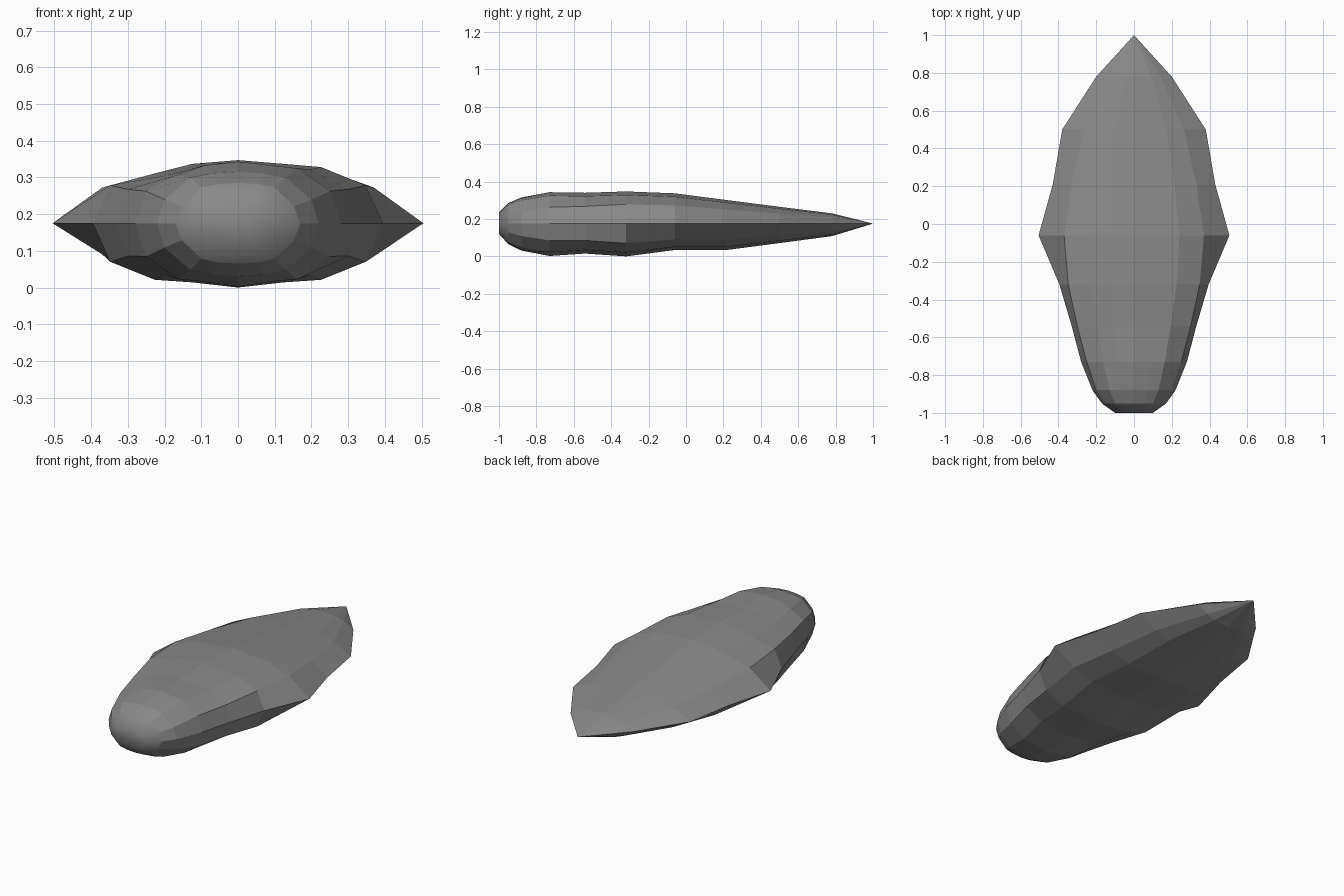
import bpy, bmesh

if "Cube" in bpy.data.objects:
    bpy.data.objects.remove(bpy.data.objects["Cube"])

MID = 0.175
# stations: y, edge half-width, shoulder half-width, top z, bottom z, shoulder height fraction
STATIONS = [
    (-1.00, 0.10, 0.09, 0.235, 0.120, 0.50),
    (-0.95, 0.17, 0.153, 0.285, 0.065, 0.42),
    (-0.88, 0.22, 0.20, 0.315, 0.031, 0.46),
    (-0.73, 0.28, 0.25, 0.343, 0.002, 0.52),
    (-0.54, 0.33, 0.30, 0.340, 0.015, 0.56),
    (-0.32, 0.395, 0.348, 0.347, 0.000, 0.60),
    (-0.06, 0.505, 0.37, 0.337, 0.034, 0.60),
    (0.21, 0.43, 0.33, 0.302, 0.033, 0.60),
    (0.50, 0.38, 0.265, 0.265, 0.071, 0.60),
    (0.78, 0.20, 0.14, 0.230, 0.108, 0.60),
]


def quarter(w, s, height, f, outer, inner):
    """Quarter profile from edge to centre, as (x, z offset)."""
    return [(w, 0), (s, f * height), (0.65 * s, outer * height),
            (0.36 * s, inner * height), (0, height)]


def ring(y, w, s, top, bottom, f):
    mid_body = y > -0.8
    up, low = top - MID, bottom - MID
    inner = 0.94 if mid_body else 0.97
    up_right = quarter(w, s, up, f, 0.89, inner)
    # the upper left side is a little flatter along the body
    up_left = quarter(w, s, up, f, 0.79 if mid_body else 0.89, inner)
    down = quarter(w, s, low, f, 0.88, 0.92 if mid_body else 0.97)
    right = down[::-1] + up_right[1:]        # bottom centre to top centre
    left = (down[::-1] + up_left[1:])[-2:0:-1]
    return [(x, y, MID + z) for x, z in right + [(-x, z) for x, z in left]]


# faceted hull lofted from blunt nose to pointed tail
bm = bmesh.new()
rings = [[bm.verts.new(p) for p in ring(*st)] for st in STATIONS]
n = len(rings[0])
for k, (a, b) in enumerate(zip(rings, rings[1:])):
    for i in range(n):
        j = (i + 1) % n
        bm.faces.new((a[i], a[j], b[j], b[i])).smooth = k == 0

# softly shaded nose cap
nose = bm.verts.new((0, -1.0, MID))
tip = bm.verts.new((0, 1.0, MID))
for i in range(n):
    j = (i + 1) % n
    bm.faces.new((rings[0][i], rings[0][j], nose)).smooth = True
    bm.faces.new((rings[-1][i], rings[-1][j], tip))
bmesh.ops.recalc_face_normals(bm, faces=bm.faces)

mesh = bpy.data.meshes.new("hull")
bm.to_mesh(mesh)
bm.free()
hull = bpy.data.objects.new("hull", mesh)
bpy.context.collection.objects.link(hull)

# dark grey
grey = bpy.data.materials.new("dark_grey")
grey.diffuse_color = (0.25, 0.25, 0.25, 1)
grey.use_nodes = True
grey.node_tree.nodes["Principled BSDF"].inputs["Base Color"].default_value = grey.diffuse_color
mesh.materials.append(grey)
